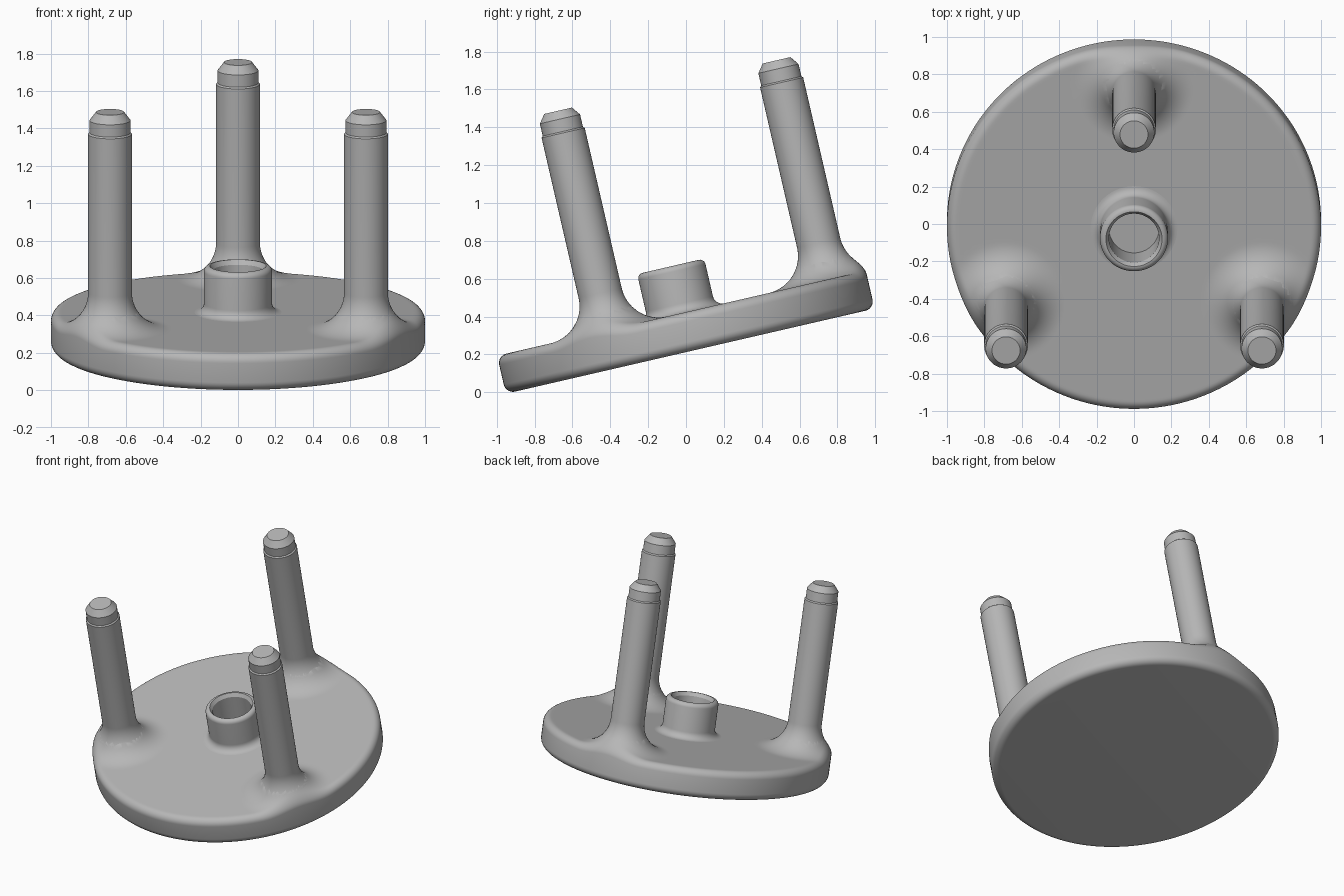
import bpy, bmesh
from math import sin, cos, pi, radians, sqrt, hypot
from mathutils import Matrix, Vector

cube = bpy.data.objects.get("Cube")
if cube:
    bpy.data.objects.remove(cube, do_unlink=True)

# Main sizes
TOP = 0.206           # disc thickness
RIM = 0.05            # rounding of the disc edge
POST_R = 0.117
FLARE = 0.2           # fillet radius at the foot of each post
POST_RING = 0.79
TILT = Matrix.Translation((0, 0.0225, 0.217)) @ Matrix.Rotation(radians(13), 4, 'X')

grey = bpy.data.materials.new("plain grey")
grey.use_nodes = True
colour = (0.47, 0.47, 0.47, 1)
grey.diffuse_color = colour
grey.node_tree.nodes["Principled BSDF"].inputs["Base Color"].default_value = colour

post_spots = [Vector((POST_RING * cos(a), POST_RING * sin(a), 0))
              for a in (pi / 2 + k * 2 * pi / 3 for k in range(3))]


def arc(cr, cz, radius, start, end, steps):
    """Profile points along an arc, angles in degrees."""
    angles = [radians(start + (end - start) * i / steps) for i in range(steps + 1)]
    return [(cr + radius * cos(a), cz + radius * sin(a)) for a in angles]


def lathe(name, profile, segments, spot=Vector(), lift=None, cap_start=False,
          cap_end=False, closed=False):
    """Revolve a (radius, height) profile about the local upright axis."""
    bm = bmesh.new()
    rings = []
    for r, z in profile:
        ring = []
        for i in range(segments):
            a = 2 * pi * i / segments
            x, y = r * cos(a), r * sin(a)
            extra = lift(x, y) if lift and z > TOP / 2 else 0
            ring.append(bm.verts.new(spot + Vector((x, y, z + extra))))
        rings.append(ring)
    pairs = list(zip(rings, rings[1:]))
    if closed:
        pairs.append((rings[-1], rings[0]))
    for low, high in pairs:
        for i in range(segments):
            j = (i + 1) % segments
            bm.faces.new((low[i], low[j], high[j], high[i]))
    if cap_start:
        bm.faces.new(rings[0][::-1])
    if cap_end:
        bm.faces.new(rings[-1])
    mesh = bpy.data.meshes.new(name)
    bm.to_mesh(mesh)
    bm.free()
    mesh.materials.append(grey)
    obj = bpy.data.objects.new(name, mesh)
    bpy.context.collection.objects.link(obj)
    obj.matrix_world = TILT
    bpy.ops.object.select_all(action='DESELECT')
    obj.select_set(True)
    bpy.context.view_layer.objects.active = obj
    bpy.ops.object.shade_smooth_by_angle(angle=radians(32))
    return obj


def flare_height(x, y):
    """Swelling of the disc top around the posts."""
    total = 0
    for p in post_spots:
        d = max(hypot(x - p.x, y - p.y), POST_R + 0.025)
        gap = POST_R + FLARE - d
        if gap > 0:
            total += FLARE - sqrt(FLARE ** 2 - gap ** 2)
    return total


# Disc: rounded lower edge, wall, rounded upper edge, then rings across the top
inner_rings = [(1 - RIM - 0.0125 * i, TOP) for i in range(1, 40)]
disc = (arc(1 - RIM, RIM, RIM, -90, 0, 8)
        + arc(1 - RIM, TOP - RIM, RIM, 0, 90, 8) + inner_rings)
lathe("base_disc", disc, 240, lift=flare_height, cap_start=True, cap_end=True)

# Posts: flared foot, straight shaft, stepped tip with a chamfer
post = arc(POST_R + FLARE, TOP + FLARE, FLARE, 270 - 49.5, 180, 10) + [
    (POST_R, 1.275), (0.109, 1.283), (0.109, 1.35), (0.075, 1.395)]
for name, spot in zip(("back_post", "right_post", "left_post"), post_spots):
    lathe(name, post, 64, spot=spot, cap_end=True)

# Hub: small foot fillet, rounded lip, bevelled open bore down to the disc
hub = (arc(0.232, TOP + 0.05, 0.05, 270, 180, 8)
       + arc(0.152, 0.43, 0.03, 0, 90, 6)
       + [(0.15, 0.46), (0.134, 0.435), (0.134, TOP)])
lathe("centre_hub", hub, 96)
